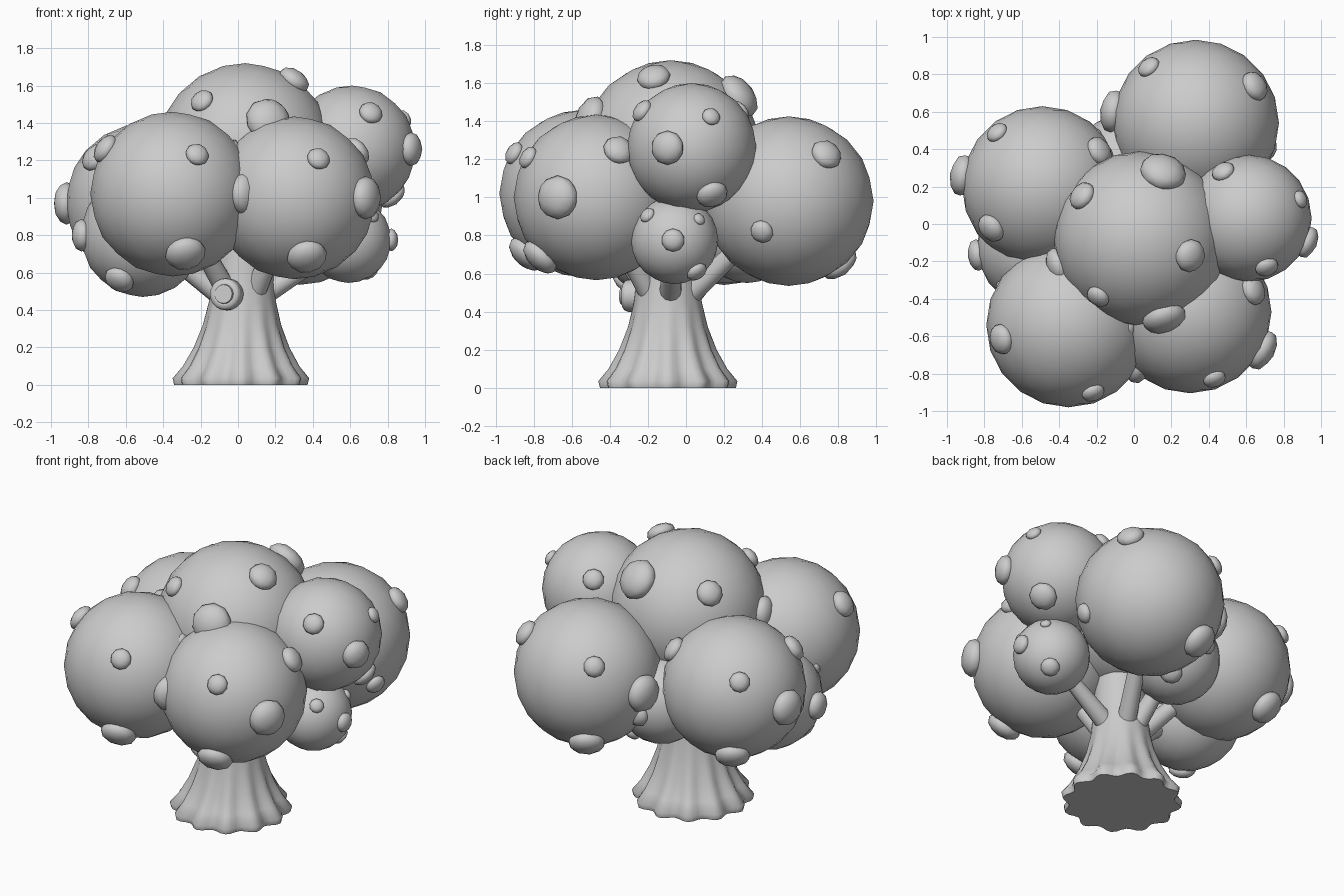
import bpy, bmesh, math
from mathutils import Vector, Matrix

if "Cube" in bpy.data.objects:
    bpy.data.objects.remove(bpy.data.objects["Cube"])


def finish(bm, name, angle=60):
    bmesh.ops.recalc_face_normals(bm, faces=bm.faces)
    me = bpy.data.meshes.new(name)
    bm.to_mesh(me)
    bm.free()
    ob = bpy.data.objects.new(name, me)
    bpy.context.collection.objects.link(ob)
    bpy.ops.object.select_all(action='DESELECT')
    ob.select_set(True)
    bpy.context.view_layer.objects.active = ob
    bpy.ops.object.shade_smooth_by_angle(angle=math.radians(angle))
    return ob


def aim(direction):
    return Vector(direction).to_track_quat('Z', 'Y').to_matrix().to_4x4()


def blob(name, centre, r, detail, facing=(0, 0, 1), flat=1.0):
    bm = bmesh.new()
    bmesh.ops.create_icosphere(
        bm, subdivisions=detail, radius=r,
        matrix=Matrix.Translation(centre) @ aim(facing) @ Matrix.Diagonal((1, 1, flat, 1)))
    finish(bm, name)


def rod(name, a, b, r1, r2, sides=12):
    a, b = Vector(a), Vector(b)
    bm = bmesh.new()
    bmesh.ops.create_cone(bm, cap_ends=True, segments=sides, radius1=r1, radius2=r2,
                          depth=(b - a).length,
                          matrix=Matrix.Translation((a + b) / 2) @ aim(b - a))
    return finish(bm, name, 40)


# Tuft pattern shared by the outer balls: turn (degrees), height, size (share of radius)
outer = [(0, .48, .145), (89, .57, .19), (-98, .55, .19),
         (42, 0, .265), (-7, -.72, .25), (-150, -.36, .14)]
# Tufts of the crown ball
crown = [(-19, .81, .19), (233, .57, .14), (72, .6, .27),
         (-74, .35, .26), (198, .05, .22), (144, .55, .17)]

# Foliage balls: centre, radius, turn of the tuft pattern, mirror sign
balls = {
    "top": ((.04, -.08, 1.25), .47, 0, 1),
    "back": ((.33, .54, .98), .445, 130, 1),
    "right_upper": ((.61, .03, 1.26), .34, 20, -1),
    "front_left": ((-.35, -.54, 1.02), .44, 290, 1),
    "front_right": ((.30, -.47, 1.0), .435, 290, 1),
    "left_back": ((-.49, .20, .97), .43, 130, 1),
    "left_lower": ((-.51, -.12, .80), .33, 230, -1),
    "right_lower": ((.59, -.06, .775), .23, 40, -1),
    "back_lower": ((-.05, .32, .82), .27, 50, 1),
}
for key, (c, R, turn, sign) in balls.items():
    c = Vector(c)
    blob(f"foliage_{key}", c, R, 3)
    for i, (az, h, size) in enumerate(crown if key == "top" else outer):
        t = math.radians(turn + sign * az)
        w = math.sqrt(1 - h * h)
        n = Vector((w * math.cos(t), w * math.sin(t), h))
        blob(f"tuft_{key}_{i}", c + n * R, R * size, 2, n, .6)
    # Branch from the trunk into the ball
    if key not in ("top", "right_upper"):
        out = Vector((c.x - .02, c.y + .09, 0)).normalized()
        rod(f"branch_{key}", Vector((.02, -.09, .48)) + out * .11, c, .06, .04)

# Trunk: flared profile with fluted roots fading upward
profile = [(0, .335), (.035, .345), (.1, .295), (.2, .245), (.32, .205),
           (.45, .178), (.62, .158), (1, .14)]
N, LOBES = 72, 12
bm = bmesh.new()
rings = []
for z, r in profile:
    ring = []
    for i in range(N):
        t = math.tau * i / N
        rr = r + .022 * max(0, 1 - z / .4) * math.cos(LOBES * t)
        ring.append(bm.verts.new((.015 + .02 * z + rr * math.cos(t),
                                  -.095 + rr * math.sin(t), z)))
    rings.append(ring)
for lo, hi in zip(rings, rings[1:]):
    for i in range(N):
        j = (i + 1) % N
        bm.faces.new((lo[i], lo[j], hi[j], hi[i]))
bm.faces.new(rings[0][::-1])
bm.faces.new(rings[-1])
finish(bm, "trunk")

# Cut branch stub on the front of the trunk
stub = rod("cut_stub", (-.03, -.17, .48), (-.075, -.325, .485), .085, .085, 20)
bev = stub.modifiers.new("round", 'BEVEL')
bev.width = .025
bev.segments = 3
rod("cut_stub_core", (-.07, -.31, .485), (-.079, -.335, .486), .055, .05, 20)
